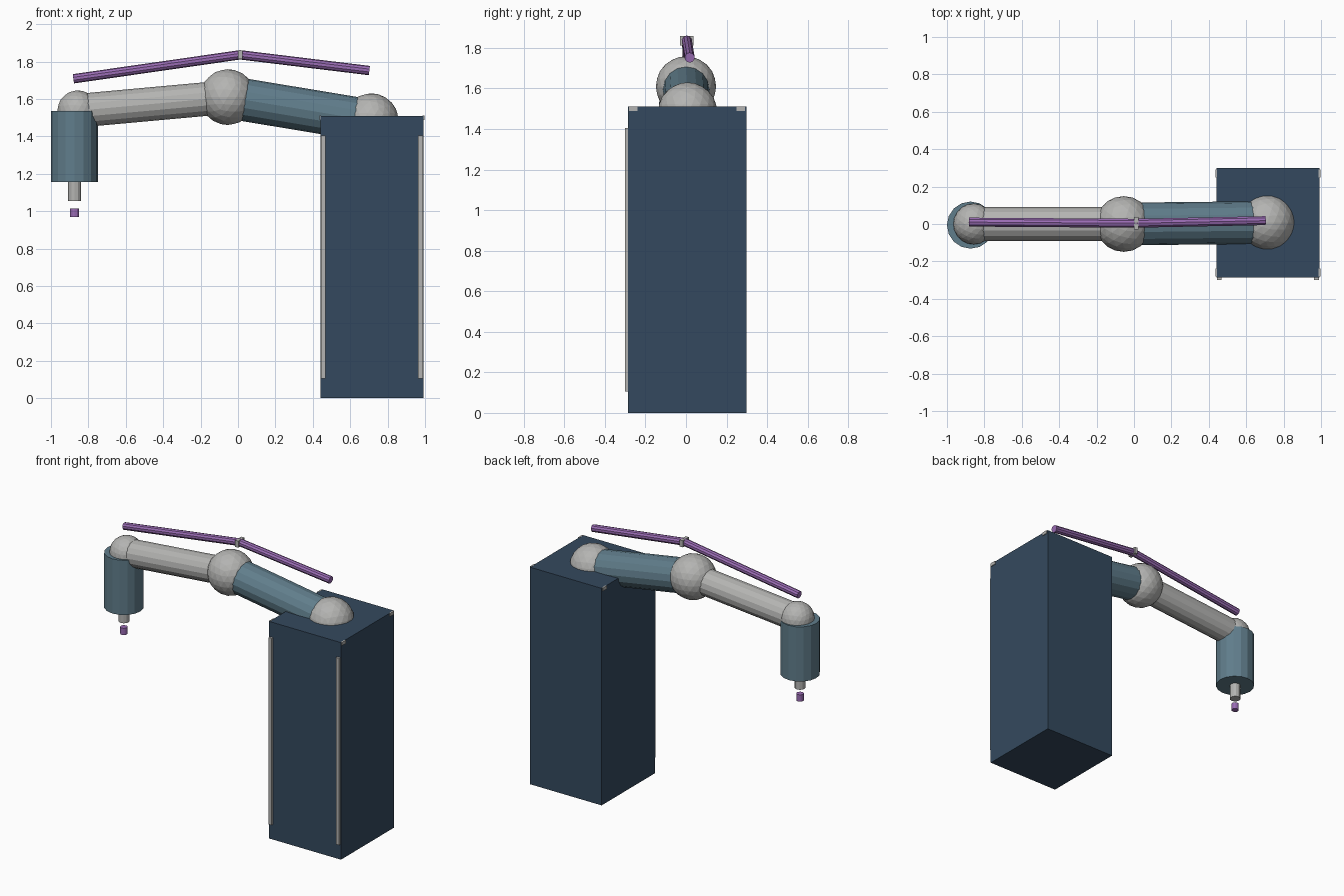
import bpy
from mathutils import Vector

cube = bpy.data.objects.get("Cube")
if cube:
    bpy.data.objects.remove(cube, do_unlink=True)


def linear(hex_code):
    out = []
    for i in range(3):
        c = int(hex_code[2 * i:2 * i + 2], 16) / 255
        out.append(c / 12.92 if c <= 0.04045 else ((c + 0.055) / 1.055) ** 2.4)
    return (*out, 1)


def material(name, hex_code):
    m = bpy.data.materials.new(name)
    m.use_nodes = True
    m.diffuse_color = linear(hex_code)
    bsdf = next(n for n in m.node_tree.nodes if n.type == "BSDF_PRINCIPLED")
    bsdf.inputs["Base Color"].default_value = m.diffuse_color
    return m


navy = material("navy", "34495E")
steel = material("steel blue", "607D8B")
grey = material("light grey", "B4B4B2")
purple = material("purple", "9A6CB4")


def finish(name, mat):
    ob = bpy.context.object
    ob.name = name
    ob.data.materials.append(mat)
    return ob


def box(name, lo, hi, mat):
    lo, hi = Vector(lo), Vector(hi)
    bpy.ops.mesh.primitive_cube_add(size=1, location=(lo + hi) / 2)
    ob = finish(name, mat)
    ob.scale = hi - lo
    return ob


def tube(name, a, b, radius, mat, sides=16):
    a, b = Vector(a), Vector(b)
    bpy.ops.mesh.primitive_cylinder_add(vertices=sides, radius=radius,
                                        depth=(b - a).length, location=(a + b) / 2)
    ob = finish(name, mat)
    ob.rotation_euler = (b - a).to_track_quat("Z", "Y").to_euler()
    return ob


def ball(name, centre, radius, mat):
    bpy.ops.mesh.primitive_ico_sphere_add(subdivisions=3, radius=radius, location=centre)
    return finish(name, mat)


# Cabinet with front trim strips and small corner clips
left, right, front, back, top = 0.44, 0.992, -0.285, 0.299, 1.51
box("cabinet", (left, front, 0), (right, back, top), navy)
for side, x in (("right", left + 0.004), ("left", right - 0.029)):
    box(f"{side}_front_strip", (x, front - 0.015, 0.105), (x + 0.025, front + 0.01, 1.405), grey)
for side, x in (("right", left), ("left", right)):
    for end, y in (("front", front + 0.005), ("back", back - 0.05)):
        box(f"{side}_{end}_clip", (x - 0.005, y, top - 0.022), (x + 0.005, y + 0.042, top + 0.001), grey)

# Jointed arm
shoulder, elbow, wrist = (0.712, 0.008, 1.483), (-0.055, 0, 1.61), (-0.857, 0, 1.537)
ball("shoulder_joint", shoulder, 0.147, grey)
ball("elbow_joint", elbow, 0.149, grey)
ball("wrist_joint", wrist, 0.109, grey)
tube("upper_arm", shoulder, elbow, 0.114, steel)
tube("forearm", elbow, wrist, 0.09, grey)

# Tool head hanging from the wrist
hx, hy = -0.874, -0.006
tube("tool_head", (hx, hy, 1.155), (hx, hy, 1.535), 0.126, steel)
tube("tool_nozzle", (hx, hy, 1.055), (hx, hy, 1.16), 0.035, grey, 12)
tube("tool_tip", (hx, hy, 0.968), (hx, hy, 1.015), 0.024, purple, 12)

# Overhead cable rods and their hinge
hinge = (0.011, 0.004, 1.836)
tube("forearm_rod", (-0.88, 0.01, 1.708), hinge, 0.025, purple, 10)
tube("upper_arm_rod", hinge, (0.702, 0.018, 1.752), 0.025, purple, 10)
h = Vector(hinge)
half = Vector((0.012, 0.033, 0.023))
box("rod_hinge", h - half, h + half, grey)
